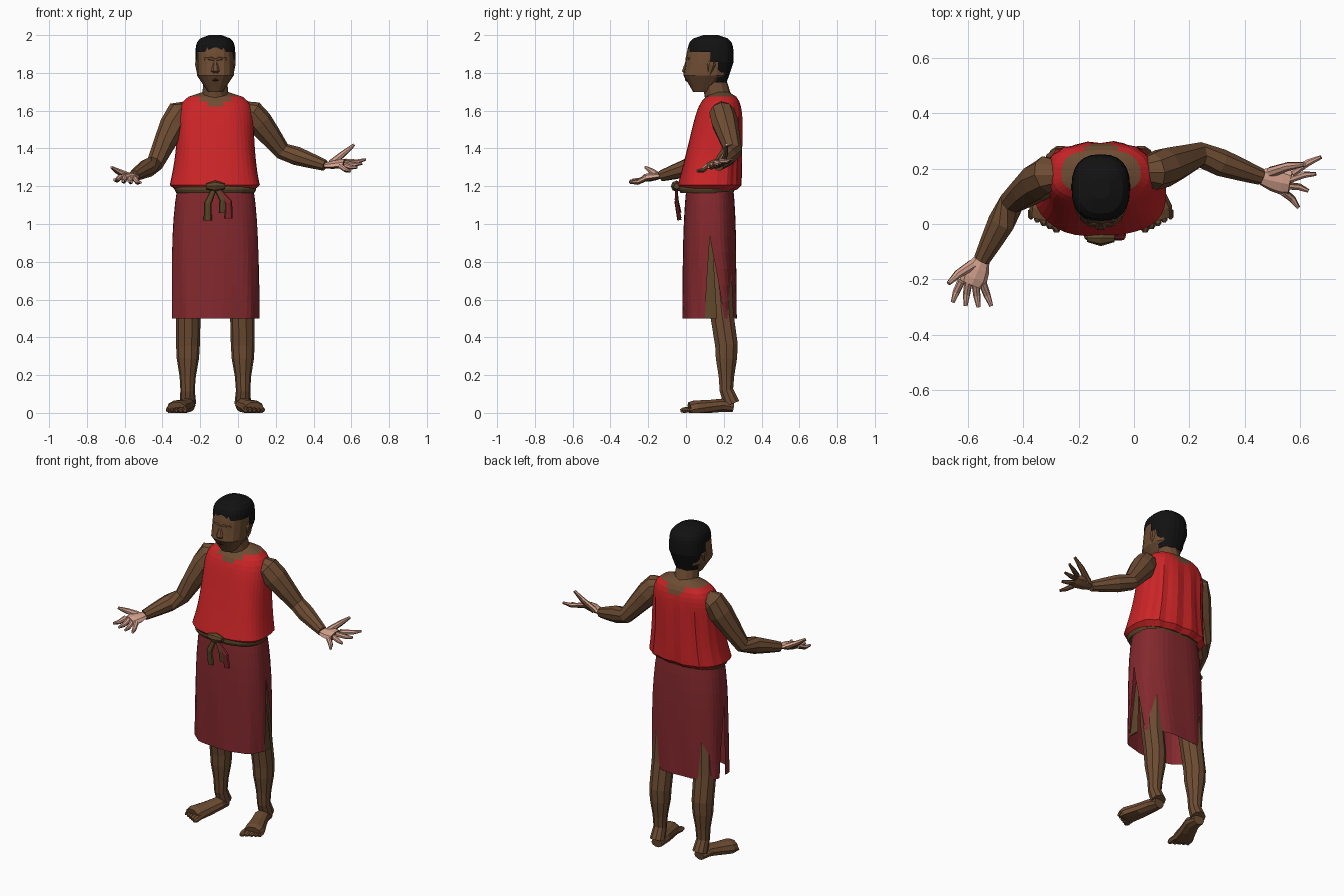
import bpy
from math import sin, cos, pi, sqrt, copysign
from mathutils import Vector

default_cube = bpy.data.objects.get("Cube")
if default_cube:
    bpy.data.objects.remove(default_cube, do_unlink=True)

MIDDLE = -.12  # x of the body's middle line


def make_material(name, red, green, blue):
    material = bpy.data.materials.new(name)
    material.use_nodes = True
    colour = (red, green, blue, 1)
    material.diffuse_color = colour
    shader = material.node_tree.nodes["Principled BSDF"]
    shader.inputs["Base Color"].default_value = colour
    shader.inputs["Roughness"].default_value = .9
    return material


skin = make_material("brown skin", .155, .073, .033)
pale = make_material("pale palm", .66, .36, .27)
black = make_material("black hair", .006, .006, .006)
bright = make_material("bright red cloth", .6, .018, .02)
deep = make_material("dark red cloth", .23, .022, .027)
olive = make_material("olive brown cord", .11, .063, .023)
dark = make_material("dark brown", .045, .02, .012)


def build(name, rings, materials, closed=True, rule=None, keep=None):
    """Skin a list of rings; rule picks a material, keep filters faces."""
    count = len(rings[0])
    points = [Vector(point) for ring in rings for point in ring]
    faces = []
    for start in range(0, len(points) - count, count):
        for side in range(count if closed else count - 1):
            a, b = start + side, start + (side + 1) % count
            faces.append((a, b, b + count, a + count))
    if closed:
        faces.append(tuple(reversed(range(count))))
        faces.append(tuple(range(len(points) - count, len(points))))
    if keep:
        faces = [face for face in faces
                 if keep(sum((points[i] for i in face), Vector()) / len(face))]
    mesh = bpy.data.meshes.new(name)
    mesh.from_pydata(points, [], faces)
    for material in materials:
        mesh.materials.append(material)
    if rule:
        for polygon in mesh.polygons:
            polygon.material_index = rule(polygon)
    part = bpy.data.objects.new(name, mesh)
    bpy.context.collection.objects.link(part)


def oval(z, y, width, depth, angles, fold=None):
    """Horizontal ring, a little squarer than an ellipse."""
    ring = []
    for angle in angles:
        c, s = cos(angle), sin(angle)
        swell = 1 + (fold(angle, z) if fold else 0)
        ring.append((MIDDLE + width * swell * copysign(abs(c) ** .8, c),
                     y + depth * swell * copysign(abs(s) ** .8, s), z))
    return ring


def arc(start, end, count):
    return [start + (end - start) * i / count for i in range(count + 1)]


def loft(name, section, levels, sides, materials, fold=None, rule=None, keep=None):
    """Stack ovals whose height, depth and size follow section(t)."""
    angles = arc(0, 2 * pi, sides)[:-1]
    rings = [oval(*section(k / levels), angles, fold) for k in range(levels + 1)]
    build(name, rings, materials, rule=rule, keep=keep)


def tube(name, path, radii, materials, sides=8, across=(1, 0, 0), flat=1, rule=None):
    """Tapering tube along a path; flat scales its thickness."""
    path = [Vector(point) for point in path]
    rings = []
    for k, point in enumerate(path):
        along = (path[min(k + 1, len(path) - 1)] - path[max(k - 1, 0)]).normalized()
        wide = Vector(across)
        wide = (wide - along * wide.dot(along)).normalized()
        thick = along.cross(wide) * flat
        ring = [point + (wide * cos(angle) + thick * sin(angle)) * radii[k]
                for angle in arc(0, 2 * pi, sides)[:-1]]
        rings.append([Vector((p.x, p.y, max(p.z, 0))) for p in ring])
    build(name, rings, materials, rule=rule)


# tunic: bloused over the belt, pleated at the back, open at the neck
def tunic_section(t):
    closing = sqrt(1 - .9 * t ** 12) * min(1, .85 + 3 * t)
    width = (.2 + .045 * (1 - t) ** 3) * closing
    return 1.18 + .52 * t, .12 + .07 * t, width, (.17 - .06 * t) * closing


def tunic_fold(angle, z):
    pleats = max(0, sin(angle)) * min(1, max(0, 1.66 - z) * 8)
    return .035 * pleats * sin(15 * angle) + .012 * sin(5 * angle + 9 * z)


def neckline(polygon):
    x, y, z = polygon.center
    return int(z > 1.61 and Vector((x - MIDDLE, y - .18)).length < .11)


loft("tunic", tunic_section, 20, 40, [bright, skin], tunic_fold, neckline)


# skirt: front and back panels parting into side slits
def skirt_fold(angle, z):
    return (1.2 - z) * .03 * sin(9 * angle + 4 * z)


def skirt_panel(name, start, left_slit, right_slit):
    rings = []
    for k in range(9):
        t = k / 8
        z = .5 + .7 * t
        gap = max(0, .9 - z)
        angles = arc(start + gap * left_slit, start + pi - gap * right_slit, 20)
        size = 1 - .13 * t ** 4
        rings.append(oval(z, .126, .23 * size, .142 * size, angles, skirt_fold))
    build(name, rings, [deep], closed=False)


skirt_panel("skirt_back", 0, 1.2, .5)
skirt_panel("skirt_front", pi, .1, .3)
tube("slit_lining", [(.08, .13, .9), (.11, .13, .5)], [.01, .035], [olive],
     across=(0, 1, 0), flat=.1)


# belt, knot and hanging ends
def belt_section(t):
    swell = .01 * sin(pi * t)
    return 1.165 + .05 * t, .11, .207 + swell, .14 + swell


loft("belt", belt_section, 3, 28, [olive])
knot = Vector((MIDDLE, -.05, 1.2))
tube("belt_knot", [knot - Vector((.05, 0, 0)), knot, knot + Vector((.05, 0, 0))],
     [.015, .03, .015], [olive], across=(0, 0, 1))
for name, shift, drop, material in (("belt_end_right", -.04, .18, olive),
                                    ("belt_end_left", .04, .14, olive),
                                    ("sash_end", .07, .17, deep)):
    tube(name, [knot, knot + Vector((shift, 0, -drop / 2)), knot + Vector((shift, .015, -drop))],
         [.012, .02, .022], [material], flat=.5)

# neck
tube("neck", [(MIDDLE, .19, 1.6), (MIDDLE, .17, 1.67), (MIDDLE, .14, 1.8)],
     [.09, .07, .06], [skin], 12)


# head and cropped hair
def head_section(t):
    size = min(1, .4 + 2 * t) * sqrt(1 - .9 * t ** 10)
    return 1.7 + .29 * t, .125 - .04 * (1 - t) ** 2, .098 * size, .12 * size


def hair_section(t):
    size = min(1, .7 + .7 * t) * sqrt(1 - .9 * t ** 10)
    return 1.75 + .25 * t, .13, .106 * size, .122 * size


def hairline(center):
    return center.z > 1.91 or center.y > (.12 if center.z > 1.86 else .155)


loft("head", head_section, 10, 16, [skin])
loft("hair", hair_section, 14, 24, [black], keep=hairline)


# face details
def on_face(x, y, z):
    return Vector((MIDDLE + x, y, z))


tube("nose", [on_face(0, .006, 1.87), on_face(0, -.01, 1.81), on_face(0, .008, 1.79)],
     [.009, .022, .018], [skin], 6, flat=.6)
tube("lips", [on_face(-.035, .02, 1.76), on_face(0, .004, 1.765), on_face(.035, .02, 1.76)],
     [.004, .011, .004], [dark], 6, across=(0, 0, 1))
for side, sign in (("right", -1), ("left", 1)):
    inner, outer = on_face(sign * .02, .008, 1.85), on_face(sign * .06, .02, 1.85)
    tube(side + "_eye", [inner, inner.lerp(outer, .5), outer], [.002, .006, .002],
         [dark], 6, across=(0, 0, 1))
    lift = Vector((0, -.002, .025))
    tube(side + "_brow", [on_face(0, .004, 1.87), inner + lift, outer + lift],
         [.008, .011, .007], [skin], 6, across=(0, 0, 1))
    lobe, tip = on_face(sign * .09, .12, 1.785), on_face(sign * .1, .14, 1.87)
    tube(side + "_ear", [lobe, lobe.lerp(tip, .7), tip], [.01, .023, .01],
         [skin], 6, across=(0, 1, 0), flat=.5)

# legs and feet, mirrored about the middle line
for side, sign in (("right", -1), ("left", 1)):
    def mirrored(x, y, z):
        return Vector((MIDDLE + sign * x, y, z))

    heel, instep = mirrored(.145, .25, .03), mirrored(.15, .19, .04)
    ball = mirrored(.2, .05, .02)
    ankle, calf = mirrored(.147, .214, .12), mirrored(.145, .214, .36)
    knee, hip = mirrored(.143, .19, .52), mirrored(.11, .14, 1.1)
    tube(side + "_leg", [heel.lerp(ankle, .2), ankle, ankle.lerp(calf, .3),
                         ankle.lerp(calf, .7), calf, knee, hip],
         [.044, .038, .043, .059, .063, .065, .09], [skin], 10)
    tube(side + "_foot", [heel, instep, instep.lerp(ball, .5), ball, mirrored(.205, .02, .015)],
         [.035, .046, .05, .06, .055], [skin], 10, flat=.8)
    # toes, the big toe innermost
    for toe in range(5):
        root = ball + mirrored(.023 * toe - .04, 0, 0) - mirrored(0, 0, 0)
        reach = Vector((0, .012 * toe - .08, -.008))
        size = .018 - .002 * toe
        tube(f"{side}_toe_{toe + 1}", [root, root + reach * .8, root + reach],
             [size, size, size / 2], [skin], 6)


# hand: flat palm, fanned fingers and thumb, pale on the palm side
def hand(side, wrist, knuckle, across, normal, forward, spread, thumb_tip):
    across, normal = Vector(across).normalized(), Vector(normal).normalized()
    forward = Vector(forward)

    def palm_side(polygon):
        return int(polygon.normal.dot(normal) > .05)

    def piece(name, path, radii, flat):
        tube(f"{side}_{name}", path, radii, [skin, pale], 8, across, flat, palm_side)

    piece("palm", [wrist, wrist.lerp(knuckle, .4), wrist.lerp(knuckle, .8),
                   wrist.lerp(knuckle, 1.1)], [.03, .044, .05, .044], .45)
    for finger in range(4):
        place = finger - 1.5
        root = knuckle + across * place * .026
        tip = knuckle + forward * (1 - .05 * place ** 2) + across * place * spread
        bend = root.lerp(tip, .55) - normal * .01
        piece(f"finger_{finger + 1}", [root, bend, tip], [.015, .013, .007], 1)
    root, tip = wrist.lerp(knuckle, .25) - across * .025, Vector(thumb_tip)
    piece("thumb", [root, root.lerp(tip, .5) - across * .008, tip], [.02, .016, .008], 1)


# bare arm from shoulder to wrist
def arm(side, shoulder, elbow, wrist):
    shoulder, elbow, wrist = Vector(shoulder), Vector(elbow), Vector(wrist)
    collar = shoulder.lerp(Vector((MIDDLE, .19, 1.66)), .25)
    tube(side + "_arm", [collar, shoulder, shoulder.lerp(elbow, .25), shoulder.lerp(elbow, .6),
                         elbow, elbow.lerp(wrist, .35), elbow.lerp(wrist, .7), wrist],
         [.045, .068, .072, .06, .047, .05, .04, .03], [skin], 9, across=(0, 1, .3))
    return wrist


right_wrist = arm("right", (-.31, .18, 1.59), (-.44, .08, 1.32), (-.55, -.13, 1.255))
hand("right", right_wrist, Vector((-.585, -.21, 1.245)), across=(1, -.1, -.1),
     normal=(.15, -.25, 1), forward=(0, -.09, -.02), spread=.047, thumb_tip=(-.67, -.215, 1.3))
left_wrist = arm("left", (.07, .19, 1.59), (.235, .25, 1.385), (.46, .17, 1.31))
hand("left", left_wrist, Vector((.555, .15, 1.32)), across=(-.4, -.9, -.3),
     normal=(-.2, -.65, .75), forward=(.09, 0, -.01), spread=.07, thumb_tip=(.615, .215, 1.42))
